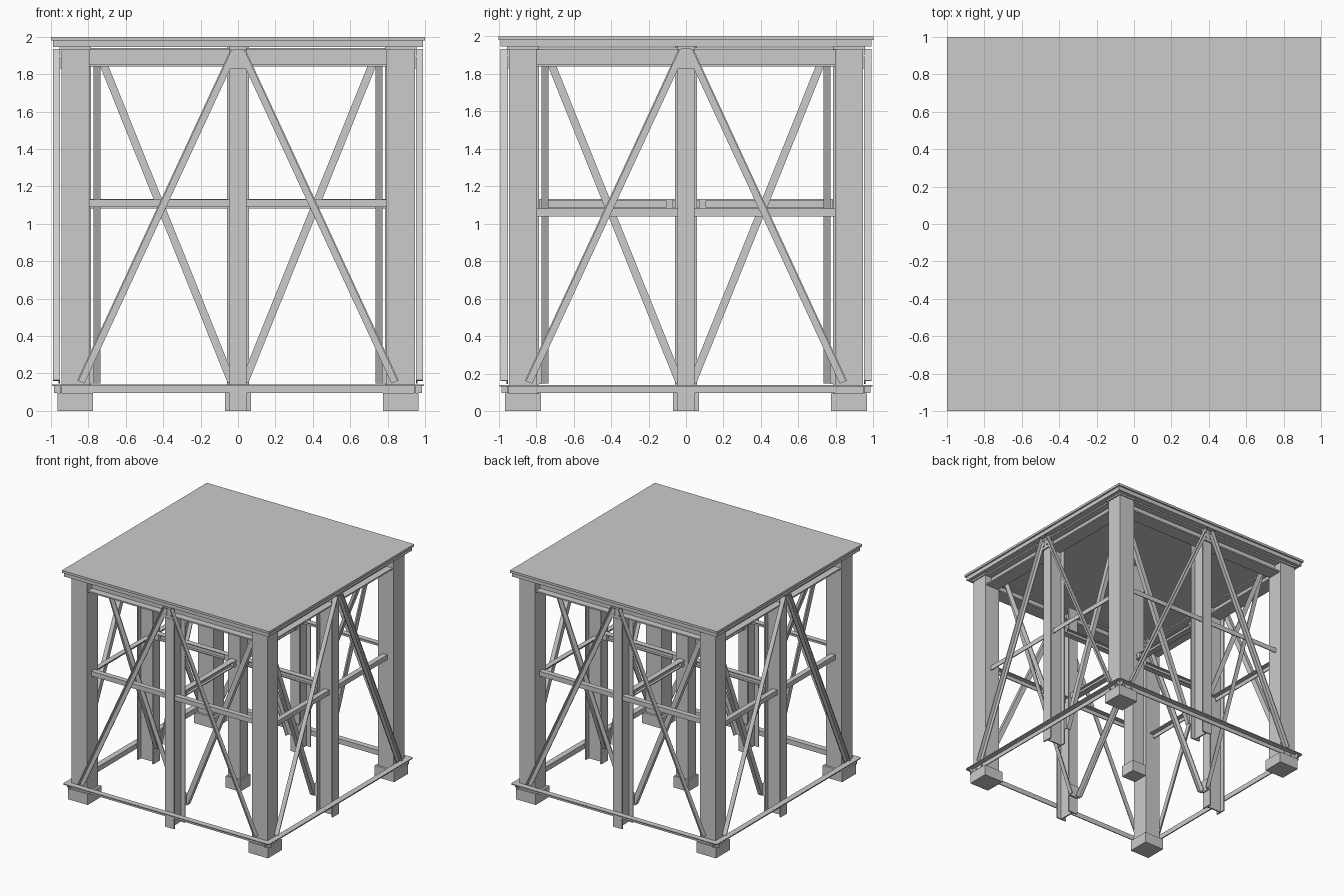
import bpy, bmesh, math
from mathutils import Vector, Matrix

cube = bpy.data.objects.get("Cube")
if cube:
    bpy.data.objects.remove(cube, do_unlink=True)

steel = bpy.data.materials.new("light_grey_steel")
steel.use_nodes = True
GREY = (0.6, 0.6, 0.6, 1)
steel.diffuse_color = GREY
steel.node_tree.nodes["Principled BSDF"].inputs["Base Color"].default_value = GREY


# Cross-sections: a runs across the member, b runs along its outward direction
def rect(w, h):
    return [(-w / 2, -h / 2), (w / 2, -h / 2), (w / 2, h / 2), (-w / 2, h / 2)]


def angle(w, leg, t=0.008):
    return [(-w / 2, 0), (w / 2, 0), (w / 2, t), (-w / 2 + t, t), (-w / 2 + t, leg), (-w / 2, leg)]


def i_section(w, h, t=0.012):
    right = [(w / 2, -h / 2), (w / 2, t - h / 2), (t / 2, t - h / 2),
             (t / 2, h / 2 - t), (w / 2, h / 2 - t), (w / 2, h / 2)]
    return right + [(-a, b) for a, b in reversed(right)]


def member(name, start, end, section, out, turn=0, flip=1):
    """Extrude a section from start to end, then turn it about z by quarter turns."""
    start, end, out = Vector(start), Vector(end), Vector(out)
    along = (end - start).normalized()
    out = (out - along * out.dot(along)).normalized()
    across = along.cross(out) * flip
    spin = Matrix.Rotation(turn * math.pi / 2, 4, 'Z')
    bm = bmesh.new()
    rings = [[bm.verts.new(spin @ (p + across * a + out * b)) for a, b in section]
             for p in (start, end)]
    bm.faces.new(rings[0])
    bm.faces.new(rings[1])
    n = len(section)
    for i in range(n):
        j = (i + 1) % n
        bm.faces.new((rings[0][i], rings[0][j], rings[1][j], rings[1][i]))
    bmesh.ops.recalc_face_normals(bm, faces=bm.faces)
    mesh = bpy.data.meshes.new(name)
    bm.to_mesh(mesh)
    bm.free()
    mesh.materials.append(steel)
    obj = bpy.data.objects.new(name, mesh)
    bpy.context.collection.objects.link(obj)
    return obj


FRONT, BACK, UP, DOWN = (0, -1, 0), (0, 1, 0), (0, 0, 1), (0, 0, -1)
POST = 0.87     # distance of the post centres from the middle
OUTER = 0.945   # outer face of the posts
INNER = 0.785   # inner face of the edge posts

# Deck and centre column
member("deck", (0, 0, 1.98), (0, 0, 2), rect(2, 2), FRONT)
member("center_post", (0, 0, 0.09), (0, 0, 1.98), rect(0.115, 0.115), FRONT)
member("center_foot", (0, 0, 0), (0, 0, 0.1), rect(0.14, 0.14), FRONT)

for k, side in enumerate(("front", "left", "back", "right")):
    def part(name, start, end, section, out, flip=1):
        return member(side + "_" + name, start, end, section, out, k, flip)

    # Corner post with its foot and top plate
    part("corner_post", (POST, -POST, 0.09), (POST, -POST, 1.95), rect(0.15, 0.15), FRONT)
    part("corner_foot", (POST, -POST, 0), (POST, -POST, 0.095), rect(0.19, 0.19), FRONT)
    part("corner_top_plate", (POST, -POST, 1.93), (POST, -POST, 1.945), rect(0.17, 0.17), FRONT)

    # Edge post
    mid_y = -(OUTER + INNER) / 2
    part("edge_post", (0, mid_y, 0), (0, mid_y, 1.95), i_section(0.09, OUTER - INNER), FRONT)

    # Deck rim: vertical face and bottom lip
    part("rim_face", (-0.99, -0.98, 1.9625), (0.99, -0.98, 1.9625), rect(0.035, 0.012), FRONT)
    part("rim_lip", (-0.985, -0.94, 1.95), (0.985, -0.94, 1.95), rect(0.09, 0.01), UP)

    # Top beam between corner posts
    part("top_beam", (-0.8, -POST, 1.89), (0.8, -POST, 1.89), i_section(0.13, 0.1), UP)

    # Middle rail; its height alternates from side to side
    rail_z = 1.11 if k % 2 == 0 else 1.06
    part("middle_rail", (-0.8, -0.885, rail_z), (0.8, -0.885, rail_z), angle(0.042, 0.045), BACK, -1)

    # Lower rail
    part("lower_rail", (-0.985, -OUTER, 0.118), (0.985, -OUTER, 0.118), angle(0.044, 0.05), FRONT,
         1)

    # Cross beam from edge post to centre column, with a clip at each end
    part("cross_beam", (0, -INNER, 1.108), (0, -0.055, 1.108), i_section(0.05, 0.05, 0.008), UP)
    for y in (-0.765, -0.09):
        part("cross_beam_clip", (0, y - 0.018, 1.108), (0, y + 0.018, 1.108), rect(0.06, 0.05), UP)

    # Outer and inner diagonal braces, mirrored
    for s in (-1, 1):
        part("outer_brace", (s * 0.02, -OUTER - 0.006, 1.925), (s * 0.84, -OUTER - 0.006, 0.155),
             angle(0.042, 0.038), FRONT, s)
        part("inner_brace", (s * 0.035, -0.772, 0.155), (s * 0.75, -0.772, 1.93),
             angle(0.042, 0.038), BACK, s)
        # Bolts on the top gusset
        for z in (1.86, 1.91):
            part("bolt", (s * 0.022, -0.955, z), (s * 0.022, -0.965, z), rect(0.012, 0.012), UP)
        # Bolts at the lower rail ends
        for x in (0.83, 0.9):
            part("bolt", (s * x, -0.95, 0.115), (s * x, -0.96, 0.115), rect(0.012, 0.012), UP)

    # Gusset plates
    gusset = [(-0.05, -0.05), (0.05, -0.05), (0.05, 0.015), (0.025, 0.055), (-0.025, 0.055), (-0.05, 0.015)]
    part("top_gusset", (0, -0.944, 1.88), (0, -0.957, 1.88), gusset, UP)
    part("lower_gusset", (0, -0.786, 0.2), (0, -0.772, 0.2), rect(0.09, 0.11), UP)
